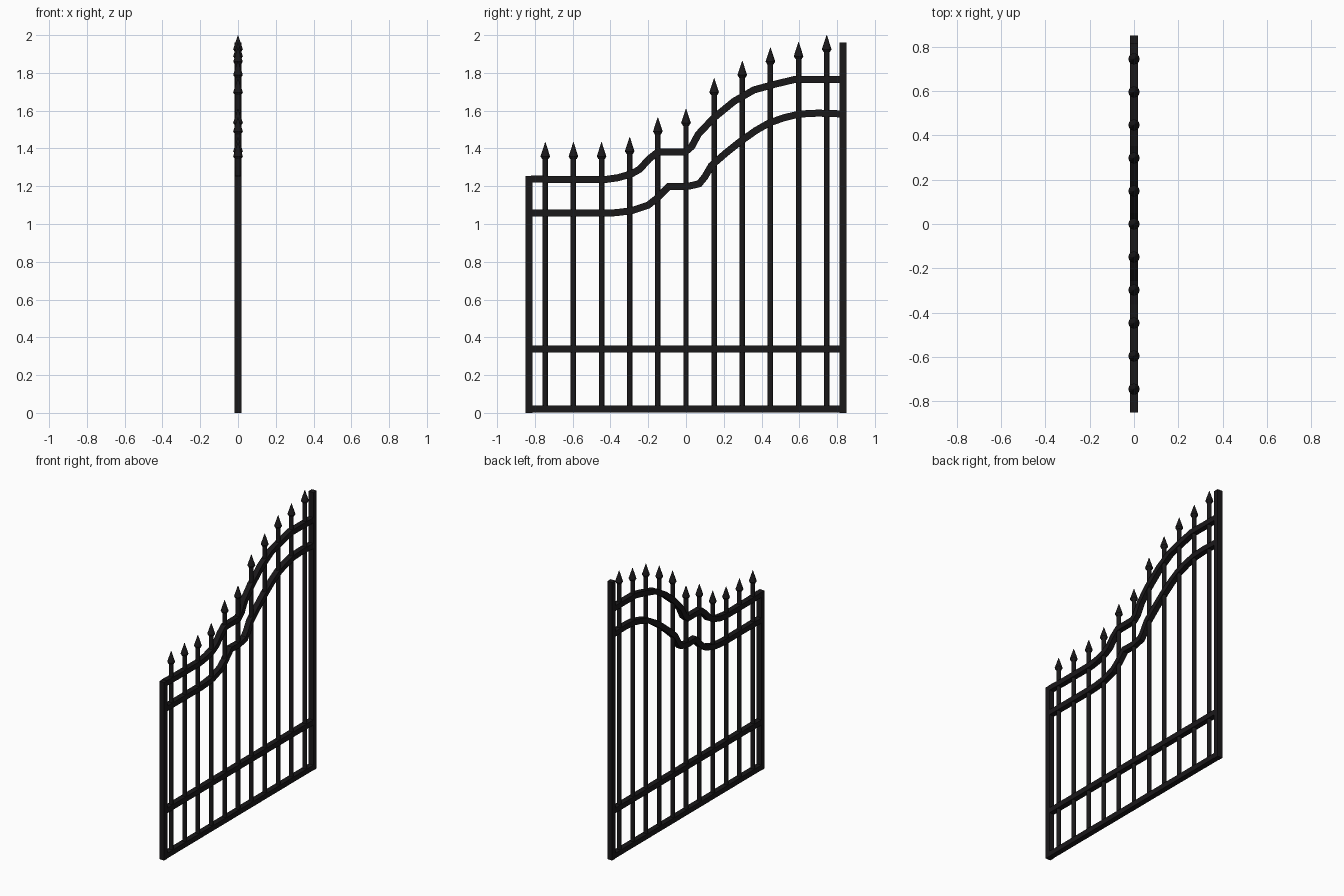
import bpy, bmesh
from mathutils import Vector

if "Cube" in bpy.data.objects:
    bpy.data.objects.remove(bpy.data.objects["Cube"])

mat = bpy.data.materials.new("black_iron")
mat.diffuse_color = (0.01, 0.009, 0.01, 1)
mat.use_nodes = True
mat.node_tree.nodes["Principled BSDF"].inputs["Base Color"].default_value = mat.diffuse_color
D = 0.019  # half depth of frame and rails


def finish(name, bm):
    bmesh.ops.recalc_face_normals(bm, faces=bm.faces)
    me = bpy.data.meshes.new(name)
    bm.to_mesh(me)
    bm.free()
    ob = bpy.data.objects.new(name, me)
    me.materials.append(mat)
    bpy.context.collection.objects.link(ob)
    return ob


def loft(name, rings):
    bm = bmesh.new()
    rs = [[bm.verts.new(p) for p in r] for r in rings]
    n = len(rs[0])
    for a, b in zip(rs, rs[1:]):
        for i in range(n):
            j = (i + 1) % n
            bm.faces.new((a[i], a[j], b[j], b[i]))
    bm.faces.new(rs[0])
    bm.faces.new(rs[-1])
    return finish(name, bm)


def rail(name, pts, h=0.0185, d=D):
    # square section swept along a mitred path in the YZ plane
    pts = [Vector(p) for p in pts]
    rings = []
    for i, p in enumerate(pts):
        t0 = (p - pts[i - 1]).normalized() if i else (pts[1] - p).normalized()
        t1 = (pts[i + 1] - p).normalized() if i < len(pts) - 1 else t0
        t = (t0 + t1).normalized()
        o = Vector((-t.y, t.x)) * h / max(t.dot(t0), 0.5)
        a, b = p + o, p - o
        rings.append([(-d, *a), (d, *a), (d, *b), (-d, *b)])
    return loft(name, rings)


def box(name, y0, y1, z0, z1):
    return loft(name, [[(-D, y0, z), (D, y0, z), (D, y1, z), (-D, y1, z)]
                       for z in (z0, z1)])


def turned(name, y, profile, sides):
    bm = bmesh.new()
    for (r0, z0), (r1, z1) in zip(profile, profile[1:]):
        new = bmesh.ops.create_cone(bm, cap_ends=True, segments=sides, radius1=r0,
                                    radius2=r1, depth=z1 - z0)["verts"]
        bmesh.ops.translate(bm, verts=new, vec=(0, y, (z0 + z1) / 2))
    return finish(name, bm)


# frame posts and straight rails
box("short_post", -0.85, -0.812, 0, 1.255)
box("tall_post", 0.812, 0.85, 0, 1.96)
box("bottom_rail", -0.82, 0.82, 0.002, 0.038)
box("middle_rail", -0.82, 0.82, 0.32, 0.357)

# curved upper rails
rail("upper_curved_rail", [
    (-0.82, 1.239), (-0.70, 1.235), (-0.43, 1.235), (-0.36, 1.245), (-0.29, 1.265),
    (-0.245, 1.29), (-0.195, 1.345), (-0.15, 1.38), (-0.005, 1.38), (0.03, 1.41),
    (0.065, 1.475), (0.145, 1.56), (0.255, 1.65), (0.36, 1.71), (0.47, 1.74),
    (0.575, 1.765), (0.82, 1.765)])
rail("lower_curved_rail", [
    (-0.82, 1.058), (-0.43, 1.057), (-0.37, 1.06), (-0.29, 1.07), (-0.2, 1.1),
    (-0.155, 1.135), (-0.09, 1.199), (0.0, 1.197), (0.07, 1.213), (0.10, 1.25),
    (0.135, 1.31), (0.21, 1.375), (0.285, 1.435), (0.37, 1.495), (0.44, 1.535),
    (0.52, 1.563), (0.6, 1.582), (0.7, 1.587), (0.82, 1.583)])

# upright bars with spear tips
tops = [1.433, 1.433, 1.433, 1.46, 1.565, 1.61, 1.772, 1.864, 1.935, 1.963, 2.0]
for i, top in enumerate(tops):
    y = (i - 5) * 0.149
    turned(f"bar_{i + 1}", y, [(0.0145, 0.02), (0.0145, top - 0.08)], 12)
    turned(f"spear_tip_{i + 1}", y,
           [(0.0165, top - 0.09), (0.0255, top - 0.075), (0.001, top)], 12)
